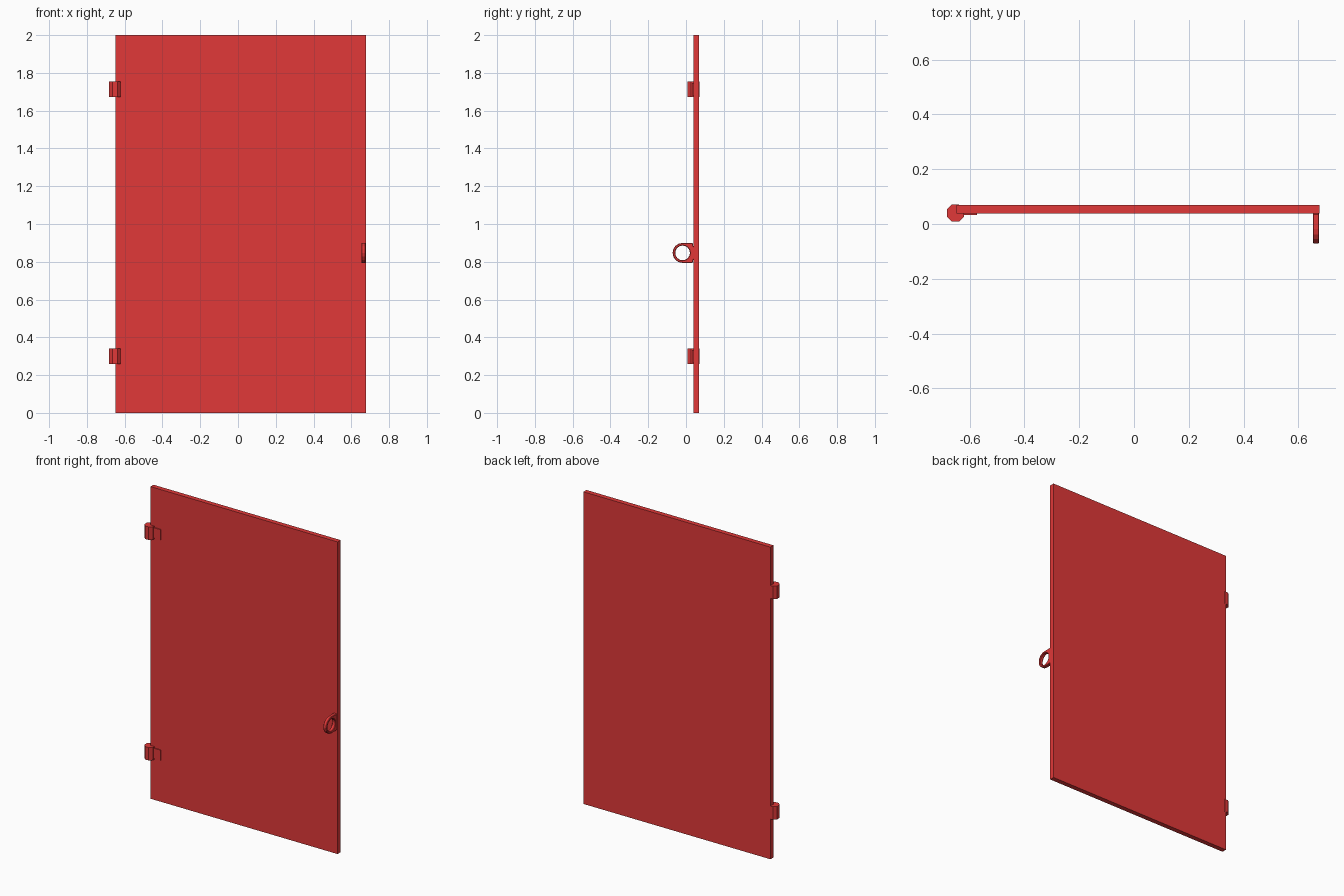
import bpy, bmesh
from math import cos, sin, pi
from mathutils import Vector

if "Cube" in bpy.data.objects:
    bpy.data.objects.remove(bpy.data.objects["Cube"])

mat = bpy.data.materials.new("red_paint")
mat.diffuse_color = (0.75, 0.04, 0.04, 1)
mat.use_nodes = True
mat.node_tree.nodes["Principled BSDF"].inputs["Base Color"].default_value = mat.diffuse_color


def finish(name, bm):
    bmesh.ops.recalc_face_normals(bm, faces=bm.faces)
    me = bpy.data.meshes.new(name)
    bm.to_mesh(me)
    bm.free()
    ob = bpy.data.objects.new(name, me)
    bpy.context.collection.objects.link(ob)
    me.materials.append(mat)
    return ob


def box(name, lo, hi):
    lo, hi = Vector(lo), Vector(hi)
    bm = bmesh.new()
    bmesh.ops.create_cube(bm, size=1)
    bmesh.ops.scale(bm, vec=hi - lo, verts=bm.verts)
    bmesh.ops.translate(bm, vec=(lo + hi) / 2, verts=bm.verts)
    return finish(name, bm)


def barrel(name, x, y, z, apothem, height):
    # octagonal prism with flats facing the axes
    bm = bmesh.new()
    r = apothem / cos(pi / 8)
    ring = [bm.verts.new((x + r * cos((i + .5) * pi / 4), y + r * sin((i + .5) * pi / 4),
                          z - height / 2)) for i in range(8)]
    base = bm.faces.new(ring)
    ext = bmesh.ops.extrude_face_region(bm, geom=[base], use_keep_orig=True)
    bmesh.ops.translate(bm, vec=(0, 0, height),
                        verts=[v for v in ext["geom"] if isinstance(v, bmesh.types.BMVert)])
    return finish(name, bm)


# door panel
box("door_panel", (-0.648, 0.039, 0), (0.678, 0.07, 2))

# hinges: barrel plus leaf on the front face
for label, z in (("lower", 0.30), ("upper", 1.713)):
    barrel(label + "_hinge_barrel", -0.652, 0.04, z, 0.031, 0.083)
    box(label + "_hinge_leaf", (-0.63, 0.033, z - 0.033), (-0.573, 0.041, z + 0.033))

# pull handle: D-shaped plate with a round hole
N, CY, CZ, R_OUT, R_IN = 16, -0.018, 0.847, 0.053, 0.039
BACK = 0.041
bm = bmesh.new()
rings = []
for x, inset in ((0.653, 0.003), (0.656, 0), (0.673, 0), (0.676, 0.003)):
    outer, inner = [], []
    for i in range(N):
        c, s = cos(2 * pi * i / N), sin(2 * pi * i / N)
        r = R_OUT - inset
        if c > 0.01:  # square side that meets the door
            k = min((BACK - CY) / c, r / abs(s) if abs(s) > 1e-6 else 9)
        else:
            k = r
        outer.append(bm.verts.new((x, CY + k * c, CZ + k * s)))
        inner.append(bm.verts.new((x, CY + (R_IN + inset) * c, CZ + (R_IN + inset) * s)))
    rings.append((outer, inner))


def bridge(a, b):
    for i in range(N):
        j = (i + 1) % N
        bm.faces.new((a[i], a[j], b[j], b[i]))


for (o1, i1), (o2, i2) in zip(rings, rings[1:]):
    bridge(o1, o2)
    bridge(i1, i2)
bridge(*rings[0])
bridge(*rings[-1])
finish("pull_handle", bm)
